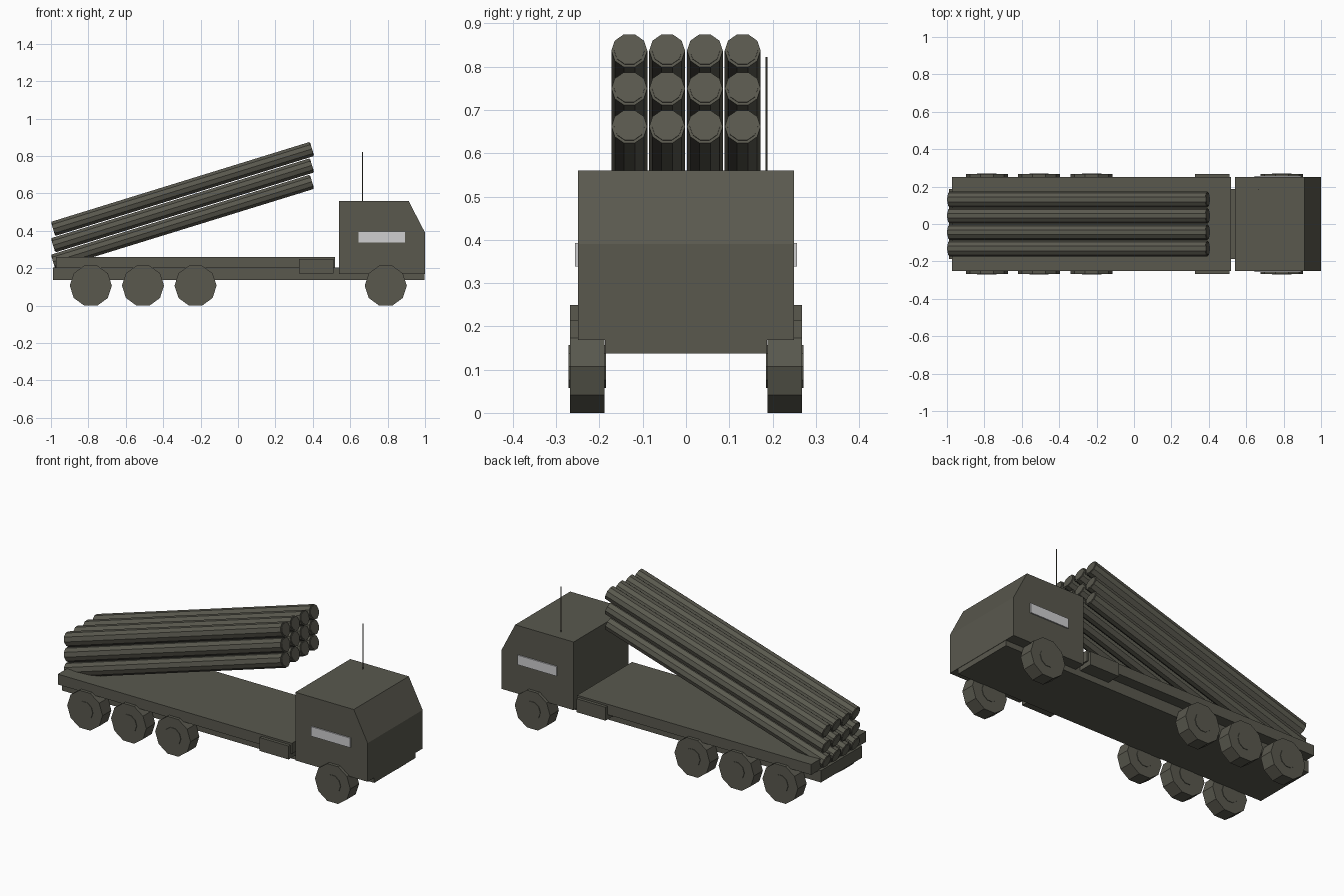
import bpy, bmesh, math
from mathutils import Vector, Matrix

if "Cube" in bpy.data.objects:
    bpy.data.objects.remove(bpy.data.objects["Cube"])


def material(name, rgb):
    m = bpy.data.materials.new(name)
    m.diffuse_color = (*rgb, 1)
    m.use_nodes = True
    m.node_tree.nodes["Principled BSDF"].inputs["Base Color"].default_value = m.diffuse_color
    return m


OLIVE = material("olive_grey_paint", (0.100, 0.098, 0.076))
GLASS = material("pale_window", (0.62, 0.62, 0.63))


def finish(name, bm, mat):
    bmesh.ops.recalc_face_normals(bm, faces=bm.faces)
    mesh = bpy.data.meshes.new(name)
    bm.to_mesh(mesh)
    bm.free()
    mesh.materials.append(mat)
    ob = bpy.data.objects.new(name, mesh)
    bpy.context.collection.objects.link(ob)
    return ob


def box(name, lo, hi, mat=OLIVE):
    lo, hi = Vector(lo), Vector(hi)
    bm = bmesh.new()
    bmesh.ops.create_cube(bm, size=1, matrix=Matrix.Translation((lo + hi) / 2)
                          @ Matrix.Diagonal((*(hi - lo), 1)))
    return finish(name, bm, mat)


def add_rod(bm, a, b, r, sides, spin=0.0):
    """Add a capped prism from a to b; spin turns its cross-section."""
    a, b = Vector(a), Vector(b)
    axis = b - a
    rot = axis.to_track_quat('Z', 'Y').to_matrix().to_4x4()
    bmesh.ops.create_cone(bm, cap_ends=True, segments=sides, radius1=r, radius2=r,
                          depth=axis.length, matrix=Matrix.Translation((a + b) / 2)
                          @ rot @ Matrix.Rotation(spin, 4, 'Z'))


# Chassis rail and flat bed
box("chassis", (-0.99, -0.187, 0.137), (0.998, 0.187, 0.205))
box("flat_bed", (-0.972, -0.25, 0.2), (0.518, 0.25, 0.26))

# Cab: side profile pulled across the width
bm = bmesh.new()
profile = [(0.54, 0.168), (1.0, 0.168), (1.0, 0.39), (0.912, 0.56), (0.54, 0.56)]
face = bm.faces.new([bm.verts.new((x, -0.25, z)) for x, z in profile])
side = bmesh.ops.extrude_face_region(bm, geom=[face])["geom"]
bmesh.ops.translate(bm, vec=(0, 0.5, 0),
                    verts=[g for g in side if isinstance(g, bmesh.types.BMVert)])
finish("cab", bm, OLIVE)

# Parts repeated on both sides
WHEEL_R = 0.1125
for s, label in ((-1, "right"), (1, "left")):
    ys = sorted((s * 0.249, s * 0.257))
    box(f"{label}_window", (0.645, ys[0], 0.338), (0.893, ys[1], 0.393), GLASS)
    ys = sorted((s * 0.18, s * 0.268))
    box(f"{label}_storage_box", (0.325, ys[0], 0.172), (0.51, ys[1], 0.249))
    for i, x in enumerate((-0.787, -0.508, -0.227, 0.79)):
        bm = bmesh.new()
        # ten-sided tyre with a corner at the bottom, and a slightly proud hub
        add_rod(bm, (x, s * 0.188, WHEEL_R), (x, s * 0.268, WHEEL_R), WHEEL_R, 10,
                math.pi / 2)
        add_rod(bm, (x, s * 0.185, WHEEL_R), (x, s * 0.271, WHEEL_R), 0.052, 10,
                math.pi / 2)
        wheel = finish(f"{label}_wheel_{i + 1}", bm, OLIVE)
        # seat the lowest corner on the ground whichever way the axle points
        low = min(v.co.z for v in wheel.data.vertices)
        wheel.location.z = -low

# Launch tubes: four columns, three rows, tilted up towards the cab
rear, front = Vector((-0.986, 0, 0.411)), Vector((0.393, 0, 0.837))
along = (front - rear).normalized()
for row in range(3):
    for col in range(4):
        shift = Vector((0, (col - 1.5) * 0.0873, -row * 0.0877))
        a, b = rear + shift, front + shift
        bm = bmesh.new()
        add_rod(bm, a, b, 0.0415, 10, math.pi / 2)
        add_rod(bm, a - along * 0.003, b + along * 0.003, 0.035, 10, math.pi / 2)
        tube = finish(f"launch_tube_{row + 1}_{col + 1}", bm, OLIVE)

# Aerial on the cab roof
bm = bmesh.new()
add_rod(bm, (0.665, 0.186, 0.55), (0.665, 0.186, 0.822), 0.0025, 6)
finish("aerial", bm, OLIVE)
